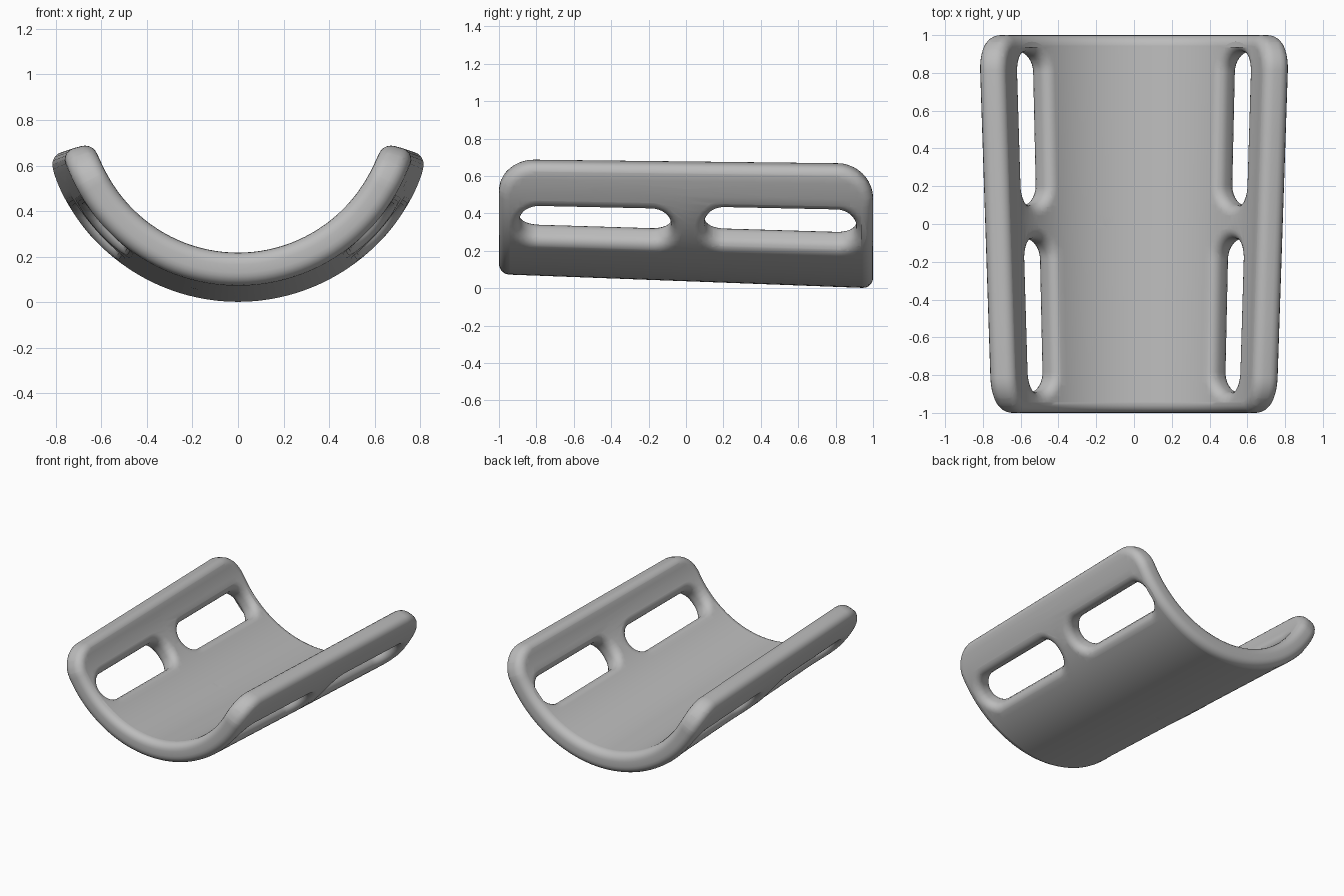
import bpy, bmesh
from math import sin, cos, pi, radians
from mathutils import Vector

default = bpy.data.objects.get("Cube")
if default:
    bpy.data.objects.remove(default, do_unlink=True)

THICK, ROUND = 0.145, 0.055      # shell thickness and edge rounding
MID = 0.757                      # mean radius used to unroll the shell
HALF_ANGLE = radians(75)

grey = bpy.data.materials.new("plain grey")
grey.use_nodes = True
grey.diffuse_color = (0.5, 0.5, 0.5, 1)
grey.node_tree.nodes["Principled BSDF"].inputs["Base Color"].default_value = (0.5, 0.5, 0.5, 1)


def rounded_rect(curve, cx, cy, hw, hh, r, steps=10):
    """Add a closed rounded rectangle to a flat curve."""
    pts = []
    for k, (sx, sy) in enumerate([(1, 1), (-1, 1), (-1, -1), (1, -1)]):
        for i in range(steps + 1):
            a = (k + i / steps) * pi / 2
            pts.append((cx + sx * (hw - r) + r * cos(a),
                        cy + sy * (hh - r) + r * sin(a)))
    spline = curve.splines.new("POLY")
    spline.points.add(len(pts) - 1)
    for p, (x, y) in zip(spline.points, pts):
        p.co = (x, y, 0, 1)
    spline.use_cyclic_u = True


# Unrolled panel: outline with four slots, edges rounded by the curve bevel
flat = bpy.data.curves.new("flat_panel", "CURVE")
flat.dimensions = "2D"
flat.fill_mode = "BOTH"
flat.extrude = THICK / 2 - ROUND
flat.bevel_depth = ROUND
flat.bevel_resolution = 4
rounded_rect(flat, 0, 0, HALF_ANGLE * MID - ROUND, 1 - ROUND, 0.19 - ROUND)
for side in (-1, 1):
    for cy, angle in ((-0.485, 47.5), (0.505, 48.8)):
        half_w = radians(8.3) * MID + ROUND
        rounded_rect(flat, side * radians(angle) * MID, cy,
                     half_w, 0.405 + ROUND, half_w - 0.005)
flat_ob = bpy.data.objects.new("flat_panel", flat)
bpy.context.collection.objects.link(flat_ob)
deps = bpy.context.evaluated_depsgraph_get()
mesh = bpy.data.meshes.new_from_object(flat_ob.evaluated_get(deps))
bpy.data.objects.remove(flat_ob, do_unlink=True)

# Slice the panel into narrow strips so that it can bend
bm = bmesh.new()
bm.from_mesh(mesh)
bmesh.ops.remove_doubles(bm, verts=bm.verts, dist=0.0005)


def slice_at(co, normal):
    bmesh.ops.bisect_plane(bm, geom=bm.verts[:] + bm.edges[:] + bm.faces[:],
                           dist=0.0003, plane_co=co, plane_no=normal)


for deg in range(-72, 73, 3):
    slice_at((radians(deg) * MID, 0, 0), (1, 0, 0))
for y in (-0.5, 0, 0.5):
    slice_at((0, y, 0), (0, 1, 0))

# Roll it into a half shell that widens towards the back
for v in bm.verts:
    u, y, w = v.co
    radius = 0.83 + 0.035 * y - THICK / 2 - w
    angle = u / MID
    v.co = Vector((radius * sin(angle), y,
                   0.8675 - 0.0025 * y - radius * cos(angle)))
bmesh.ops.recalc_face_normals(bm, faces=bm.faces)
bm.to_mesh(mesh)
bm.free()

mesh.materials.clear()
mesh.materials.append(grey)
for poly in mesh.polygons:
    poly.material_index = 0
shell = bpy.data.objects.new("slotted_shell", mesh)
bpy.context.collection.objects.link(shell)
bpy.ops.object.select_all(action="DESELECT")
shell.select_set(True)
bpy.context.view_layer.objects.active = shell
bpy.ops.object.shade_smooth_by_angle(angle=radians(40))
